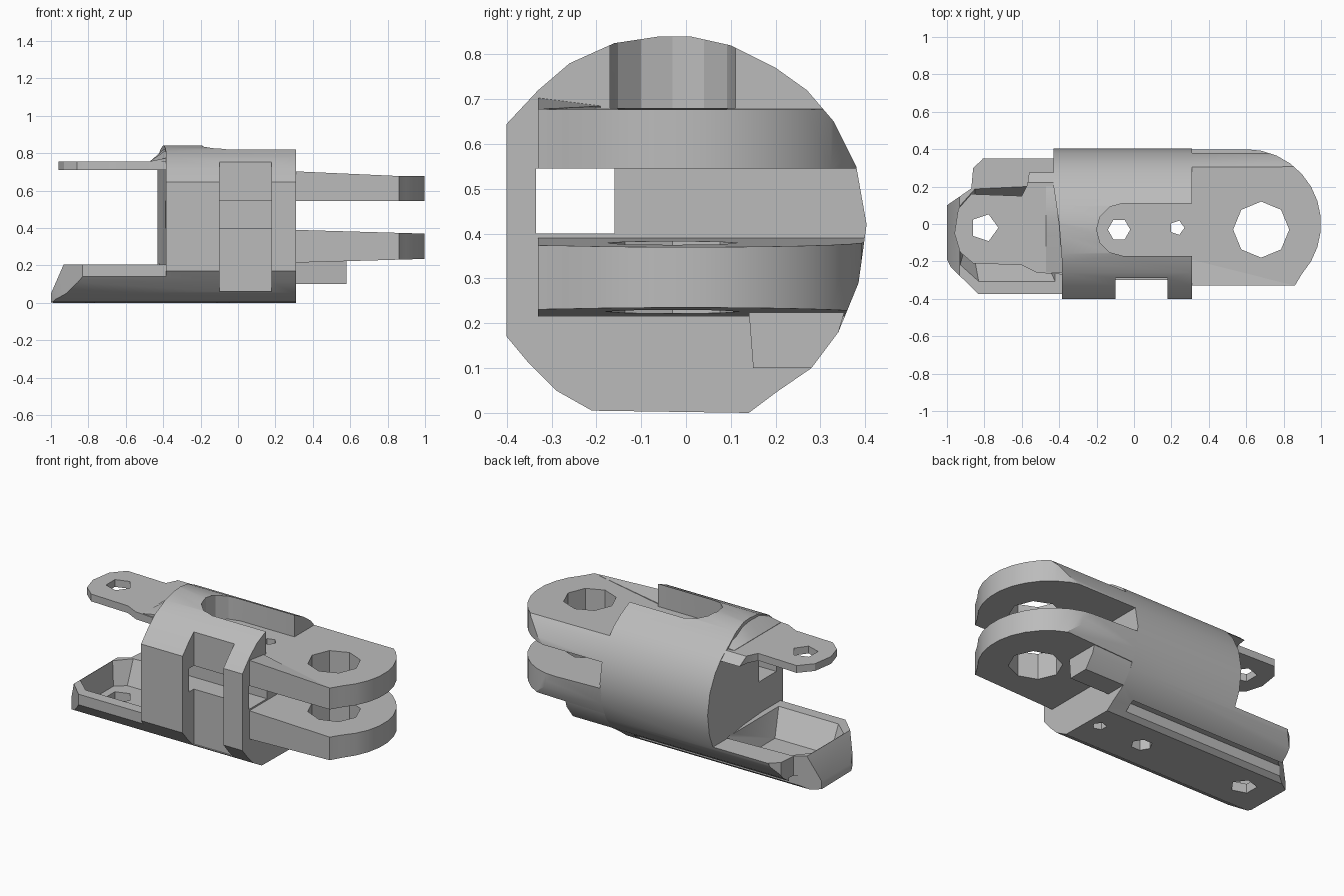
import bpy, bmesh, math

if "Cube" in bpy.data.objects:
    bpy.data.objects.remove(bpy.data.objects["Cube"])

grey = bpy.data.materials.new("plain grey")
grey.use_nodes = True
colour = (0.5, 0.5, 0.5, 1)
grey.diffuse_color = colour
grey.node_tree.nodes["Principled BSDF"].inputs["Base Color"].default_value = colour


def loft(name, first, second):
    """Solid between two matching outlines."""
    bm = bmesh.new()
    a = [bm.verts.new(p) for p in first]
    b = [bm.verts.new(p) for p in second]
    bm.faces.new(a)
    bm.faces.new(b)
    for i in range(len(a)):
        j = (i + 1) % len(a)
        bm.faces.new((a[i], a[j], b[j], b[i]))
    bmesh.ops.recalc_face_normals(bm, faces=bm.faces)
    mesh = bpy.data.meshes.new(name)
    bm.to_mesh(mesh)
    bm.free()
    mesh.materials.append(grey)
    obj = bpy.data.objects.new(name, mesh)
    bpy.context.collection.objects.link(obj)
    return obj


def along_x(name, yz, x0, x1):
    return loft(name, [(x0, y, z) for y, z in yz], [(x1, y, z) for y, z in yz])


def along_y(name, xz, y0, y1):
    return loft(name, [(x, y0, z) for x, z in xz], [(x, y1, z) for x, z in xz])


def along_z(name, xy, z0, z1):
    return loft(name, [(x, y, z0) for x, y in xy], [(x, y, z1) for x, y in xy])


def box(name, x0, x1, y0, y1, z0, z1):
    return along_z(name, [(x0, y0), (x1, y0), (x1, y1), (x0, y1)], z0, z1)


def ring(x, y, r, n):
    return [(x + r * math.cos(math.tau * i / n), y + r * math.sin(math.tau * i / n))
            for i in range(n)]


def cut(obj, *tools, operation="DIFFERENCE"):
    for tool in tools:
        tool.hide_render = True
        mod = obj.modifiers.new("cut", "BOOLEAN")
        mod.operation, mod.solver, mod.object = operation, "EXACT", tool
        bpy.context.view_layer.objects.active = obj
        bpy.ops.object.modifier_apply(modifier=mod.name)
        bpy.data.objects.remove(tool)


# Barrel body running the full length before the tail is carved out
section = [(-.21, .005), (.14, .0), (.2, .045), (.28, .1), (.34, .18), (.385, .29),
           (.403, .42), (.38, .55), (.33, .65), (.27, .72), (.2, .77), (.1, .82),
           (.01, .84), (-.06, .84), (-.16, .825), (-.26, .78), (-.33, .72),
           (-.4, .645), (-.4, .17), (-.35, .11), (-.29, .05)]
body = along_x("barrel_body", section, -1, .31)

# Space above the tail, with a hollowed body end
cut(body, along_z("end_cut", [(-1.1, -.5), (-.385, -.5), (-.385, -.2), (-.4, 0),
                              (-.43, .2), (-.43, .5), (-1.1, .5)], .205, 1))
# Front notch and long window
cut(body, box("notch", -.1, .18, -.5, -.29, .06, .76),
    box("window", -.6, .5, -.335, -.16, .4, .545))
# Round-ended slot in the top
slot = [(.5, -.17), (.5, .11)] + [
    (-.06 - .14 * math.sin(math.pi * i / 6), -.03 + .14 * math.cos(math.pi * i / 6))
    for i in range(7)]
cut(body, along_z("top_slot", slot, .68, 1))
# Vertical drain holes and tail hole
cut(body, along_z("hole_a", ring(-.08, -.03, .06, 6), -.1, 1),
    along_z("hole_b", ring(.23, -.02, .04, 5), -.1, 1),
    along_z("hole_c", ring(-.8, -.02, .075, 5), -.1, .5))
# Groove beside the bottom strip
cut(body, box("groove", -1.1, .2, .17, .23, -.1, .085))
# Tail: flattened front side, tapered tip and sloped pocket
cut(body, box("tail_side", -1.1, -.385, -.6, -.375, -.1, .205),
    along_z("tip_front", [(-1.1, -.12), (-1, -.19), (-.98, -.23), (-.83, -.376),
                          (-.83, -.6), (-1.1, -.6)], -.1, .5),
    along_z("tip_back", [(-1.1, .1), (-1, .1), (-.87, .19), (-.86, .3), (-.81, .345),
                         (-.8, .6), (-1.1, .6)], -.1, .5),
    along_y("tip_slant", [(-1.1, .05), (-1, .05), (-.93, .21), (-.93, .4), (-1.1, .4)], -.6, .6))
pocket_floor = [(-.91, -.15), (-.85, -.2), (-.47, -.2), (-.47, .13), (-.85, .13), (-.91, .08)]
pocket_rim = [(-.93, -.22), (-.83, -.31), (-.42, -.31), (-.42, .21), (-.85, .19), (-.93, .1)]
cut(body, loft("pocket", [(x, y, .06) for x, y in pocket_floor],
               [(x, y, .21) for x, y in pocket_rim]))

# Two fork plates with polygonal eye holes
plan = [(.25, -.33), (.86, -.33)]
plan += [(.6 + .4 * math.cos(a), .4 * math.sin(a))
         for a in [math.radians(-42 + 12 * i) for i in range(12)]]
plan += [(.25, .4)]


def fork(name, top, bottom):
    def height(x, ends):
        return ends[0] + (ends[1] - ends[0]) * (x - .31) / .69
    plate = loft(name, [(x, y, height(x, bottom)) for x, y in plan],
                 [(x, y, height(x, top)) for x, y in plan])
    # Follow the barrel's curve, start at its end and pierce the eye
    cut(plate, along_x("barrel_envelope", section, .305, 1.1), operation="INTERSECT")
    cut(plate, along_z("eye", ring(.68, -.03, .15, 8), -.1, 1))
    return plate


upper = fork("upper_fork_plate", (.68, .677), (.545, .545))
lower = fork("lower_fork_plate", (.39, .37), (.215, .235))

# Shallow ramp at the front root of the upper plate
ramp_plan = [(.305, -.19), (.305, -.33), (.86, -.33)]
ramp = loft("root_ramp", [(x, y, .66) for x, y in ramp_plan],
            [(x, y, z) for (x, y), z in zip(ramp_plan, (.685, .703, .678))])

# Stop block under the lower plate
stop = along_x("stop_block", [(.15, .1), (.28, .1), (.34, .18), (.355, .23), (.14, .23)],
               .305, .58)

# Upper tab reaching back over the tail
tab = along_z("upper_tab", [(-.38, -.27), (-.52, -.26), (-.6, -.22), (-.86, -.21),
                            (-.93, -.15), (-.96, -.05), (-.94, .08), (-.87, .16),
                            (-.6, .15), (-.57, .21), (-.56, .28), (-.42, .28), (-.38, .2)],
              .71, .755)
cut(tab, along_z("tab_hole", ring(-.8, -.02, .075, 5), .5, 1),
    along_x("tab_edge_slope", [(.19, .78), (.3, .69), (.4, .69), (.4, .78)], -.7, -.3))

# Arched slope blending the barrel's crown down to the tab
arch = [(-.26, .775), (-.16, .82), (-.06, .835), (.01, .835), (.1, .815), (.2, .765)]
slope = loft("crown_slope",
             [(-.38, -.26, .72)] + [(-.38, y, z) for y, z in arch] + [(-.38, .2, .72)],
             [(-.47, -.26, .72)] + [(-.47, y, .757) for y, z in arch] + [(-.47, .2, .72)])

# Smooth curves, crisp edges
for obj in (body, upper, lower, ramp, stop, tab, slope):
    bpy.ops.object.select_all(action="DESELECT")
    obj.select_set(True)
    bpy.context.view_layer.objects.active = obj
    bpy.ops.object.shade_smooth_by_angle(angle=math.radians(25))
